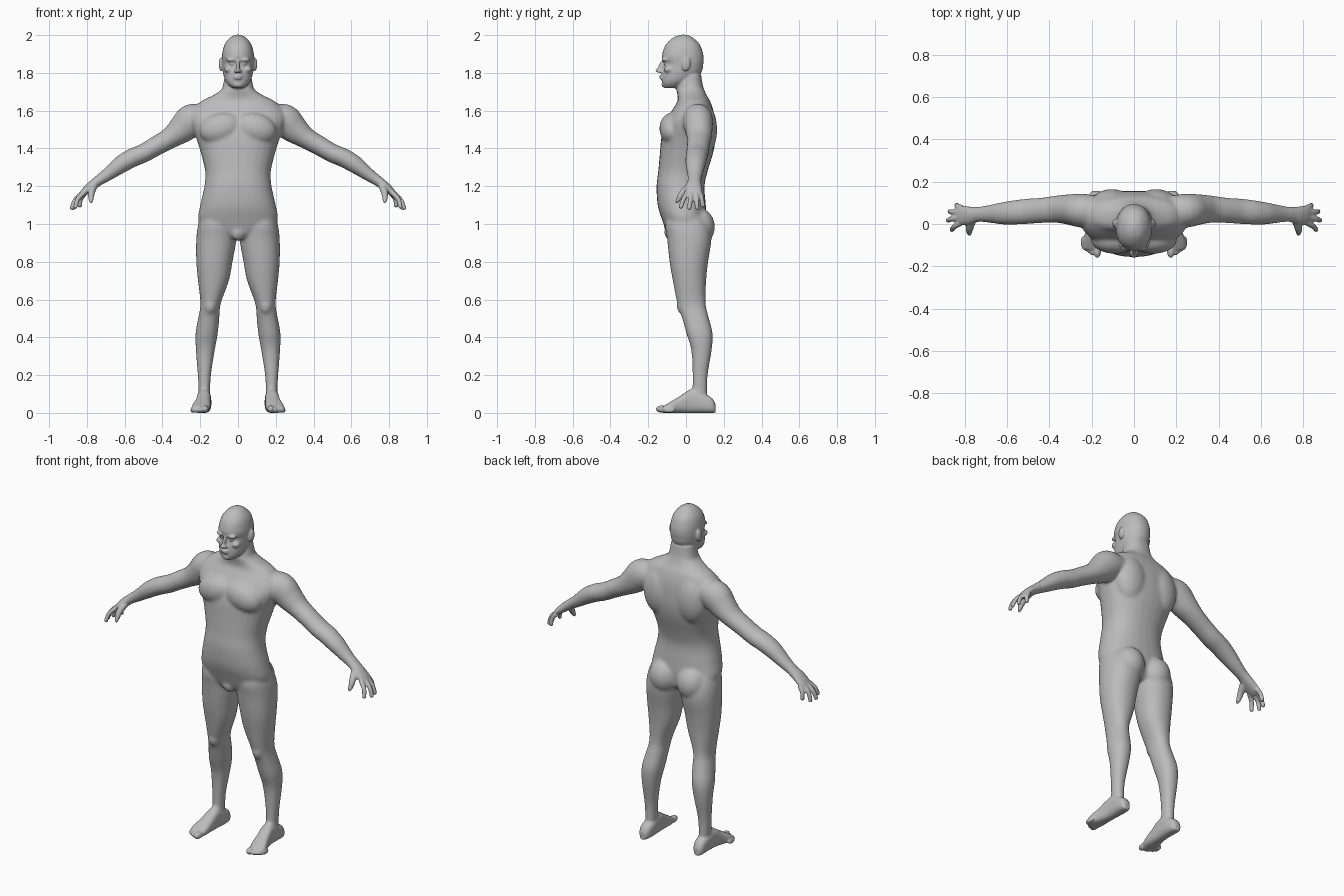
import bpy
import bmesh
from math import cos, sin, tau, copysign
from mathutils import Matrix, Vector

default_cube = bpy.data.objects.get("Cube")
if default_cube:
    bpy.data.objects.remove(default_cube, do_unlink=True)


def spline(rows, steps=4):
    """Pass a smooth curve through rows of numbers."""
    padded = [rows[0], *rows, rows[-1]]
    result = []
    for before, start, end, after in zip(padded, padded[1:], padded[2:], padded[3:]):
        for step in range(steps):
            t = step / steps
            result.append([
                q + (r - p) * t / 2
                + (2 * p - 5 * q + 4 * r - s) * t * t / 2
                + (3 * q - p - 3 * r + s) * t * t * t / 2
                for p, q, r, s in zip(before, start, end, after)])
    result.append(list(rows[-1]))
    return result


def ring(center, u, v, power=2.0, count=28):
    """Rounded cross-section spanned by the half-axes u and v."""
    def rounded(value):
        return copysign(abs(value) ** (2 / power), value)
    angles = [tau * i / count for i in range(count)]
    return [center + u * rounded(cos(a)) + v * rounded(sin(a)) for a in angles]


def loft(bm, rings):
    """Skin a series of rings and close both ends."""
    loops = [[bm.verts.new(point) for point in points] for points in rings]
    for lower, upper in zip(loops, loops[1:]):
        for i in range(len(lower)):
            j = (i + 1) % len(lower)
            bm.faces.new((lower[i], lower[j], upper[j], upper[i]))
    bm.faces.new(loops[0])
    bm.faces.new(loops[-1])


def upright(bm, rows, power=2.2):
    """Rows: height, centre x, half width, front y, back y."""
    rings = []
    for z, x, width, front, back in spline(rows):
        center = Vector((x, (front + back) / 2, z))
        rings.append(ring(center, Vector((width, 0, 0)),
                          Vector((0, (back - front) / 2, 0)), power))
    loft(bm, rings)


def limb(bm, rows):
    """Rows: x, y, z, half thickness, half breadth."""
    rows = spline(rows)
    points = [Vector(row[:3]) for row in rows]
    rings = []
    for i, row in enumerate(rows):
        following = points[min(i + 1, len(points) - 1)]
        along = (following - points[max(i - 1, 0)]).normalized()
        side = Vector((0, 1, 0))
        side = (side - along * side.dot(along)).normalized()
        rings.append(ring(points[i], along.cross(side) * row[3], side * row[4]))
    loft(bm, rings)


def ball(bm, center, size, tilt=0.0, axis='X'):
    """Ellipsoid used for muscles and facial features."""
    matrix = (Matrix.Translation(center) @ Matrix.Rotation(tilt, 4, axis)
              @ Matrix.Diagonal((*size, 1)))
    bmesh.ops.create_uvsphere(bm, u_segments=24, v_segments=14, radius=1, matrix=matrix)


def build_leg(bm):
    upright(bm, [
        (1.08, .12, .06, -.09, .07), (1, .115, .095, -.11, .12),
        (.92, .115, .106, -.1, .135), (.8, .125, .096, -.087, .117),
        (.7, .13, .082, -.07, .107), (.58, .145, .054, -.046, .104),
        (.5, .155, .056, -.02, .122), (.42, .166, .059, .002, .141),
        (.33, .173, .05, .028, .136), (.2, .178, .035, .035, .115),
        (.1, .178, .03, .033, .112), (.05, .178, .028, .03, .11)])
    ball(bm, (.147, -.015, .57), (.035, .035, .05))
    # Buttock
    ball(bm, (.092, .067, .985), (.088, .086, .1))


def build_foot(bm):
    rows = [(.157, .18, .016, .045), (.14, .18, .031, .075),
            (.1, .178, .037, .1), (.03, .18, .037, .126),
            (-.03, .186, .041, .09), (-.08, .195, .048, .06),
            (-.12, .2, .042, .036)]
    rings = []
    for y, x, width, top in spline(rows):
        rings.append(ring(Vector((x, y, top / 2)), Vector((width, 0, 0)),
                          Vector((0, 0, top / 2)), 2.6))
    loft(bm, rings)
    # Toes step back towards the outside
    ball(bm, (.174, -.125, .02), (.019, .036, .02))
    for i in range(4):
        ball(bm, (.199 + i * .014, -.12 + i * .011, .015), (.0105, .03, .015))


def build_arm(bm):
    limb(bm, [
        (.16, .06, 1.565, .06, .07), (.24, .063, 1.55, .088, .08),
        (.3, .068, 1.5, .075, .073), (.36, .07, 1.455, .057, .065),
        (.43, .065, 1.415, .052, .06), (.5, .06, 1.375, .05, .06),
        (.56, .055, 1.35, .05, .058), (.62, .05, 1.315, .047, .053),
        (.68, .048, 1.27, .037, .043), (.74, .045, 1.228, .028, .036),
        (.78, .04, 1.198, .025, .043), (.815, .04, 1.167, .019, .046),
        (.832, .04, 1.15, .012, .04)])


def build_hand(bm):
    # Base and tip of index, middle, ring and little finger
    fingers = [((.82, .004, 1.162), (.862, -.03, 1.083)),
               ((.828, .03, 1.16), (.882, .016, 1.076)),
               ((.826, .055, 1.158), (.873, .059, 1.076)),
               ((.812, .076, 1.16), (.838, .09, 1.088))]
    for base, tip in fingers:
        base, tip = Vector(base), Vector(tip)
        knuckle = base.lerp(tip, .5) + Vector((.008, 0, .008))
        end = tip.lerp(knuckle, .12)
        limb(bm, [(*base, .014, .014), (*knuckle, .0125, .0125),
                  (*end, .011, .011), (*tip, .006, .006)])
    # Thumb
    limb(bm, [(.762, .025, 1.205, .02, .02), (.776, -.018, 1.165, .018, .018),
              (.778, -.04, 1.13, .013, .013), (.776, -.052, 1.112, .007, .007)])


def build_chest_muscles(bm):
    ball(bm, (.09, -.075, 1.505), (.115, .066, .082), .25, 'Y')
    # Shoulder blade and flank
    ball(bm, (.105, .095, 1.5), (.1, .07, .14))


def build_face_side(bm):
    # Ear, brow, eye, cheekbone
    ball(bm, (.09, .002, 1.845), (.012, .022, .036), -.15)
    ball(bm, (.034, -.112, 1.869), (.03, .017, .01))
    ball(bm, (.032, -.106, 1.848), (.014, .013, .01))
    ball(bm, (.05, -.092, 1.818), (.024, .025, .018))
    # Nostril
    ball(bm, (.011, -.137, 1.808), (.009, .014, .009))


def build_trunk(bm):
    upright(bm, [
        (1.79, 0, .07, -.035, .08), (1.74, 0, .078, -.045, .088),
        (1.71, 0, .09, -.05, .097), (1.68, 0, .135, -.045, .11),
        (1.65, 0, .195, -.045, .128), (1.6, 0, .245, -.075, .145),
        (1.55, 0, .255, -.105, .153), (1.5, 0, .24, -.122, .156),
        (1.45, 0, .22, -.132, .156), (1.38, 0, .198, -.138, .145),
        (1.28, 0, .174, -.147, .115), (1.2, 0, .178, -.156, .098),
        (1.1, 0, .2, -.15, .105), (1.02, 0, .21, -.126, .11),
        (.95, 0, .16, -.1, .1), (.92, 0, .06, -.07, .07)], 2.3)
    ball(bm, (0, -.075, .955), (.04, .04, .045))


def build_head(bm):
    upright(bm, [
        (2.002, 0, .012, -.03, .002), (1.987, 0, .042, -.068, .035),
        (1.95, 0, .071, -.107, .073), (1.9, 0, .084, -.126, .091),
        (1.87, 0, .085, -.125, .094), (1.848, 0, .084, -.115, .092),
        (1.8, 0, .079, -.126, .08), (1.76, 0, .068, -.128, .03),
        (1.735, 0, .05, -.124, -.01), (1.72, 0, .03, -.113, -.04)], 2.15)
    # Nose bridge, nose tip, lips and chin
    ball(bm, (0, -.132, 1.835), (.009, .014, .036), -.35)
    ball(bm, (0, -.146, 1.812), (.011, .016, .011))
    for height in (1.784, 1.772):
        ball(bm, (0, -.124, height), (.024, .018, .0065))
    ball(bm, (0, -.113, 1.738), (.026, .017, .016))


# Paired parts, mirrored to the other side
bm = bmesh.new()
for build in (build_leg, build_foot, build_arm, build_hand,
              build_chest_muscles, build_face_side):
    build(bm)
copy = bmesh.ops.duplicate(bm, geom=bm.verts[:] + bm.edges[:] + bm.faces[:])
for item in copy["geom"]:
    if isinstance(item, bmesh.types.BMVert):
        item.co.x = -item.co.x

# Central parts
build_trunk(bm)
build_head(bm)
bmesh.ops.recalc_face_normals(bm, faces=bm.faces[:])
mesh = bpy.data.meshes.new("body")
bm.to_mesh(mesh)
bm.free()
body = bpy.data.objects.new("body", mesh)
bpy.context.collection.objects.link(body)

# Fuse everything into one continuous skin
fuse = body.modifiers.new("fuse", 'REMESH')
fuse.mode = 'VOXEL'
fuse.voxel_size = .006
soften = body.modifiers.new("soften", 'SMOOTH')
soften.factor = .5
soften.iterations = 2
bpy.context.view_layer.objects.active = body
body.select_set(True)
for name in ("fuse", "soften"):
    bpy.ops.object.modifier_apply(modifier=name)

# Extra softening where the trunk and limbs blend
bm = bmesh.new()
bm.from_mesh(body.data)
blend = [v for v in bm.verts if abs(v.co.x) < .74 and .1 < v.co.z < 1.7]
for _ in range(12):
    bmesh.ops.smooth_vert(bm, verts=blend, factor=.5,
                          use_axis_x=True, use_axis_y=True, use_axis_z=True)
for face in bm.faces:
    face.smooth = True
    face.material_index = 0
bm.to_mesh(body.data)
bm.free()

# Plain grey skin
skin = bpy.data.materials.new("plain_grey")
skin.use_nodes = True
grey = (.5, .5, .5, 1)
skin.diffuse_color = grey
skin.node_tree.nodes["Principled BSDF"].inputs["Base Color"].default_value = grey
body.data.materials.clear()
body.data.materials.append(skin)
